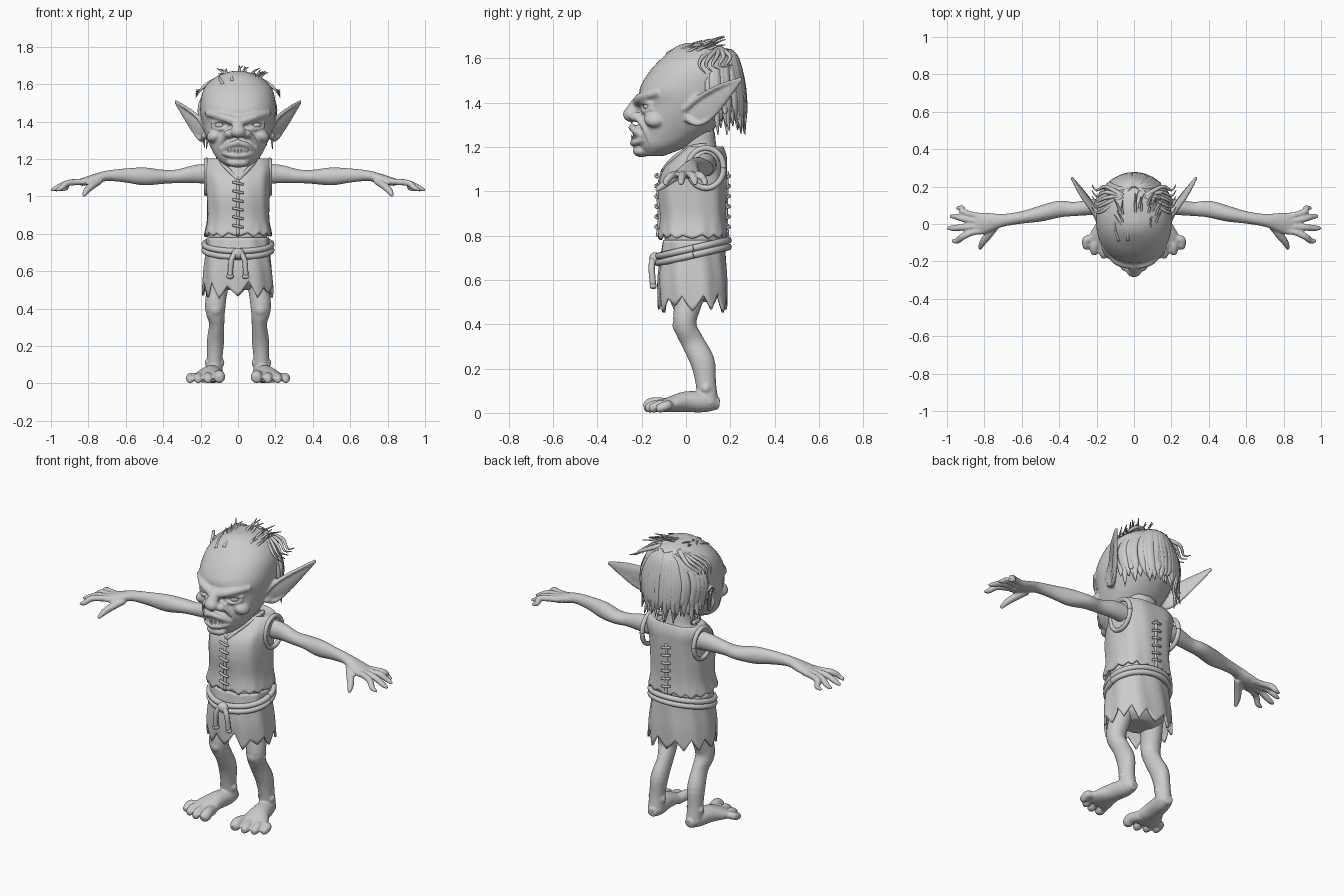
import bpy
import bmesh
import math
import random
from mathutils import Vector, Matrix, Euler

random.seed(7)
old_cube = bpy.data.objects.get("Cube")
if old_cube:
    bpy.data.objects.remove(old_cube, do_unlink=True)

grey = bpy.data.materials.new("plain grey clay")
grey.use_nodes = True
clay_colour = (0.6, 0.6, 0.6, 1)
grey.diffuse_color = clay_colour
for node in grey.node_tree.nodes:
    if node.type == "BSDF_PRINCIPLED":
        node.inputs["Base Color"].default_value = clay_colour
        node.inputs["Roughness"].default_value = 0.8


def spline(points, steps=4):
    """Catmull-Rom resampling of tuples of any length."""
    out, last = [], len(points) - 1
    for i in range(last):
        group = (points[max(i - 1, 0)], points[i], points[i + 1], points[min(i + 2, last)])
        for j in range(steps):
            t = j / steps
            out.append([(2 * b + (c - a) * t + (2 * a - 5 * b + 4 * c - d) * t * t
                         + (3 * b - a - 3 * c + d) * t ** 3) / 2 for a, b, c, d in zip(*group)])
    out.append(list(points[last]))
    return out


def skin(bm, rings, caps=True):
    rows = [[bm.verts.new(co) for co in ring] for ring in rings]
    count = len(rows[0])
    for low, high in zip(rows, rows[1:]):
        for i in range(count):
            k = (i + 1) % count
            bm.faces.new((low[i], low[k], high[k], high[i]))
    if caps:
        bm.faces.new(rows[0][::-1])
        bm.faces.new(rows[-1])


def tube(bm, points, up=(0, 0, 1), side=1, count=12):
    """Limb along (x, y, z, half width, half thickness) stations."""
    path = spline([(p[0] * side,) + tuple(p[1:]) for p in points])
    centres = [Vector(p[:3]) for p in path]
    up = Vector((up[0] * side, up[1], up[2]))
    rings = []
    for i, p in enumerate(path):
        along = centres[min(i + 1, len(path) - 1)] - centres[max(i - 1, 0)]
        across = along.cross(up).normalized()
        normal = across.cross(along).normalized()
        angles = [math.tau * k / count for k in range(count)]
        rings.append([centres[i] + across * p[3] * math.cos(a) + normal * p[4] * math.sin(a)
                      for a in angles])
    skin(bm, rings)


def cord(bm, points, radius, tip=None, up=(0, 0, 1), side=1):
    """Round tube that tapers evenly from radius to tip."""
    tip = radius if tip is None else tip
    last = len(points) - 1
    sizes = [radius + (tip - radius) * i / last for i in range(last + 1)]
    tube(bm, [tuple(p) + (r, r) for p, r in zip(points, sizes)], up, side, 8)


def blob(bm, centre, radii, tilt=(0, 0, 0)):
    shape = Matrix.Translation(centre) @ Euler(tilt).to_matrix().to_4x4() @ Matrix.Diagonal((*radii, 1))
    bmesh.ops.create_uvsphere(bm, u_segments=20, v_segments=12, radius=1, matrix=shape)


def loft(bm, stations, count=48, power=2.2, caps=True, hem=None, folds=0):
    """Horizontal rounded sections from (z, front y, back y, half width)."""
    rings = []
    for z, front, back, width in spline(stations):
        ring = []
        for i in range(count):
            a = math.tau * i / count
            c, s = math.cos(a), math.sin(a)
            swell = 1 + folds * math.sin(9 * a + 8 * z)
            x = width * swell * math.copysign(abs(c) ** (2 / power), c)
            y = (front + back) / 2 + (back - front) / 2 * swell * math.copysign(abs(s) ** (2 / power), s)
            ragged = hem[i] * max(0, 1 - (z - stations[0][0]) / 0.12) if hem else 0
            ring.append((x, y, z + ragged))
        rings.append(ring)
    skin(bm, rings, caps)


def torn_edge(count, step, depth):
    teeth = [random.uniform(0.2, 1) * depth * (1 if k % 2 else -1) for k in range(count // step)]
    return [teeth[i // step] + (teeth[(i // step + 1) % len(teeth)] - teeth[i // step]) * (i % step) / step
            for i in range(count)]


def finish(name, bm, voxel=0, mirror=False, thickness=0):
    bmesh.ops.recalc_face_normals(bm, faces=bm.faces[:])
    mesh = bpy.data.meshes.new(name)
    bm.to_mesh(mesh)
    bm.free()
    mesh.materials.append(grey)
    for face in mesh.polygons:
        face.use_smooth = True
    obj = bpy.data.objects.new(name, mesh)
    bpy.context.collection.objects.link(obj)
    if voxel:
        remesh = obj.modifiers.new("fuse", "REMESH")
        remesh.mode = "VOXEL"
        remesh.voxel_size = voxel
        remesh.use_smooth_shade = True
        soften = obj.modifiers.new("soften", "SMOOTH")
        soften.iterations = 3
    if thickness:
        obj.modifiers.new("cloth", "SOLIDIFY").thickness = thickness
    if mirror:
        obj.modifiers.new("other side", "MIRROR").use_mirror_merge = False


# Head: skull, nose, mouth, brows, lids, cheeks and ears fused together
bm = bmesh.new()
loft(bm, [(1.16, -.19, -.1, .06), (1.2, -.215, 0, .11), (1.26, -.215, .1, .145), (1.33, -.21, .17, .175),
          (1.39, -.2, .21, .193), (1.46, -.21, .23, .202), (1.54, -.165, .24, .195), (1.6, -.11, .22, .165),
          (1.65, -.05, .17, .1), (1.67, 0, .1, .03)])
tube(bm, [(0, -.19, 1.43, .03, .02), (0, -.22, 1.395, .028, .03), (0, -.25, 1.35, .04, .03)], (0, 1, 0))
blob(bm, (0, -.247, 1.347), (.042, .038, .034))
blob(bm, (0, -.19, 1.255), (.085, .05, .055))
blob(bm, (0, -.2, 1.18), (.06, .04, .026))
for s in (1, -1):
    blob(bm, (s * .045, -.22, 1.335), (.028, .034, .024))
    blob(bm, (s * .12, -.14, 1.325), (.05, .05, .035), (0, s * .4, 0))
    cord(bm, [(.012, -.218, 1.4), (.09, -.2, 1.425), (.165, -.12, 1.445)], .026, .018, side=s)
    cord(bm, [(.05, -.195, 1.385), (.095, -.193, 1.402), (.14, -.15, 1.392)], .01, side=s)
    cord(bm, [(.05, -.195, 1.375), (.095, -.19, 1.36), (.14, -.15, 1.375)], .011, side=s)
    cord(bm, [(.065, -.215, 1.33), (.095, -.185, 1.28), (.1, -.16, 1.22)], .016, .01, (1, 0, 0), s)
    cord(bm, [(.085, -.185, 1.245), (.045, -.23, 1.275), (-.01, -.243, 1.288)], .014, .018, side=s)
    cord(bm, [(.085, -.185, 1.235), (.045, -.225, 1.222), (-.01, -.237, 1.218)], .012, .018, side=s)
    tube(bm, [(.16, .01, 1.35, .05, .014), (.215, .09, 1.38, .055, .012), (.275, .17, 1.44, .035, .011),
              (.335, .25, 1.505, .006, .008)], (1, -.7, 0), s)
    cord(bm, [(.18, -.01, 1.37), (.215, .06, 1.425), (.28, .15, 1.475), (.335, .25, 1.51)], .015, .008, side=s)
    cord(bm, [(.18, 0, 1.33), (.2, .06, 1.305), (.245, .14, 1.36), (.335, .25, 1.505)], .015, .008, side=s)
finish("head", bm, .007)

# Eyes and pointed teeth
bm = bmesh.new()
for s in (1, -1):
    blob(bm, (s * .095, -.157, 1.382), (.034, .036, .026))
finish("eyes", bm)
bm = bmesh.new()
for k in range(-3, 4):
    x, y = k * .018, -.24 + abs(k) * .006
    tall = .045 if abs(k) == 2 else .028
    cord(bm, [(x, y, 1.225), (x, y - .006, 1.225 + tall)], .009, .002, (0, 1, 0))
finish("teeth", bm)

# Hair: locks falling from the crown, plus a swept-back tuft on top
bm = bmesh.new()
for layer in range(2):
    for k in range(25):
        turn = (k / 12 - 1) * 1.15 + random.uniform(-.06, .06)
        s, c = math.sin(turn), math.cos(turn)
        lift = layer * .012
        drop = random.uniform(0, .07) + layer * .04
        tube(bm, [(s * .03, .17 + c * .03, 1.625 + lift, .008, .008),
                  (s * .14, .06 + c * .17, 1.585 + lift, .022, .012),
                  (s * (.202 + lift), .02 + c * (.225 + lift), 1.49, .025, .013),
                  (s * .205, .03 + c * (.225 + lift), 1.38, .022, .012),
                  (s * .2 + random.uniform(-.02, .02), .03 + c * .24, 1.25 + drop, .002, .002)], (s, c, .2), count=6)
for k in range(22):
    x, y = random.uniform(-.11, .11), random.uniform(-.09, .08)
    root = 1.66 - x * x * 3 - max(0, -y) * .35
    cord(bm, [(x, y, root - .01), (x * 1.2, y + .05, root + .02),
              (x * 1.5 + random.uniform(-.02, .02), y + .1, root + random.uniform(.02, .045))],
         .01, .002, (1, 0, .1))
for s in (1, -1):
    for k in range(5):
        y = .06 + k * .03
        cord(bm, [(.06, .15, 1.645), (.15, y + .02, 1.61), (.2, y, 1.57), (.225, y + .03, 1.53 + k * .01)],
             .014, .002, (0, 0, 1), s)
finish("hair", bm)

# Torso and neck
bm = bmesh.new()
loft(bm, [(.5, -.04, .11, .08), (.56, -.09, .16, .14), (.75, -.095, .165, .155), (1, -.1, .165, .15),
          (1.1, -.06, .165, .15), (1.15, -.03, .16, .13), (1.19, -.01, .14, .088), (1.27, -.03, .13, .085)])
finish("torso", bm, .01)

# Arm and hand with four fingers and a thumb
bm = bmesh.new()
tube(bm, [(.12, .09, 1.12, .05, .055), (.22, .09, 1.12, .043, .05), (.32, .08, 1.108, .038, .037),
          (.4, .08, 1.105, .045, .038), (.5, .055, 1.107, .042, .048), (.6, .035, 1.112, .033, .038),
          (.7, .02, 1.11, .034, .028), (.77, .01, 1.092, .05, .026), (.84, 0, 1.075, .062, .02)], count=20)
for root, tip, reach in ((.048, .085, .95), (.018, .04, .985), (-.014, -.022, 1), (-.044, -.09, .975)):
    middle = (root + tip) / 2
    tube(bm, [(.8, root * .8, 1.08, .018, .017), (.86, root, 1.077, .017, .017), (.915, middle, 1.07, .018, .017),
              (reach - .03, tip, 1.045, .016, .014), (reach, tip, 1.032, .008, .007)])
tube(bm, [(.74, -.01, 1.085, .022, .02), (.78, -.06, 1.058, .022, .02), (.81, -.1, 1.03, .018, .017),
          (.825, -.135, 1.003, .009, .009)])
finish("arms", bm, .006, mirror=True)

# Leg, knee, and splayed foot with toes
bm = bmesh.new()
tube(bm, [(.09, .03, .62, .065, .09), (.112, .01, .5, .057, .064), (.122, -.005, .4, .054, .052),
          (.114, .03, .32, .041, .052), (.12, .075, .23, .046, .055), (.125, .09, .13, .042, .046),
          (.125, .1, .04, .046, .048)], (0, 1, 0), count=20)
blob(bm, (.12, -.035, .395), (.034, .026, .036))
tube(bm, [(.12, .15, .042, .025, .025), (.128, .09, .048, .046, .045), (.145, 0, .05, .056, .047),
          (.163, -.08, .036, .08, .033), (.17, -.12, .026, .07, .022)], count=20)
for x, tip_x, tip_y, r in ((.115, .1, -.185, .03), (.16, .16, -.178, .024),
                           (.2, .212, -.16, .023), (.235, .255, -.13, .022)):
    tube(bm, [(x, -.08, .035, r, r), (tip_x, tip_y + .045, r + .012, r, r), (tip_x, tip_y + .015, r, r, r),
              (tip_x, tip_y - .005, r * .8, r * .6, r * .6)])
for s in (1, -1):
    blob(bm, (.125 + s * .035, .09, .11), (.018, .022, .022))
finish("legs", bm, .006, mirror=True)

# Sleeveless vest with ragged hem
vest = [(.795, -.128, .187, .182), (.88, -.118, .18, .166), (1, -.125, .182, .168), (1.09, -.105, .185, .172),
        (1.155, -.05, .185, .18), (1.2, 0, .17, .165), (1.198, 0, .16, .13), (1.175, -.01, .15, .098)]
bm = bmesh.new()
loft(bm, vest, 96, 2.6, False, torn_edge(96, 3, .018), .012)
finish("vest", bm, thickness=.012)

# Vest trim: armhole rims, neckline, laced seams front and back
bm = bmesh.new()
for s in (1, -1):
    hole = [(.17, .09 + .08 * math.cos(math.tau * k / 16), 1.105 + .09 * math.sin(math.tau * k / 16))
            for k in range(17)]
    cord(bm, hole, .013, up=(1, 0, 0), side=s)
    cord(bm, [(.105, .09, 1.205), (.1, .02, 1.195), (.055, -.06, 1.145), (0, -.105, 1.09)], .012, .01, (1, 0, 0), s)
for column in (1, 2):
    seam = [(0, station[column], station[0]) for station in vest[:4]]
    cord(bm, seam, .009, up=(1, 0, 0))
    for k in range(6):
        z = .84 + k * .046
        y = -.13 if column == 1 else .187
        cord(bm, [(-.028, y, z + .006), (0, y * 1.05, z), (.028, y, z - .006)], .007)
finish("vest_trim_and_lacing", bm)

# Torn skirt
bm = bmesh.new()
loft(bm, [(.5, -.125, .187, .19), (.6, -.128, .185, .183), (.69, -.118, .178, .172), (.78, -.105, .172, .165)],
     96, 2.3, False, torn_edge(96, 4, .05), .02)
finish("skirt", bm, thickness=.012)

# Rope belt, tilted down to a knot with hanging ends
bm = bmesh.new()
for strand in (-1, 1):
    loop = []
    for k in range(33):
        a = math.tau * k / 32
        loop.append((.18 * math.cos(a), .033 + .158 * math.sin(a), .728 + .036 * math.sin(a) + strand * .015))
    cord(bm, loop, .016)
blob(bm, (0, -.14, .695), (.034, .026, .03))
for s in (1, -1):
    cord(bm, [(.01, -.145, .7), (.035, -.155, .66), (.042, -.148, .57)], .015, .014, (0, 1, 0), s)
    blob(bm, (s * .042, -.148, .572), (.02, .016, .014))
finish("rope_belt", bm)
